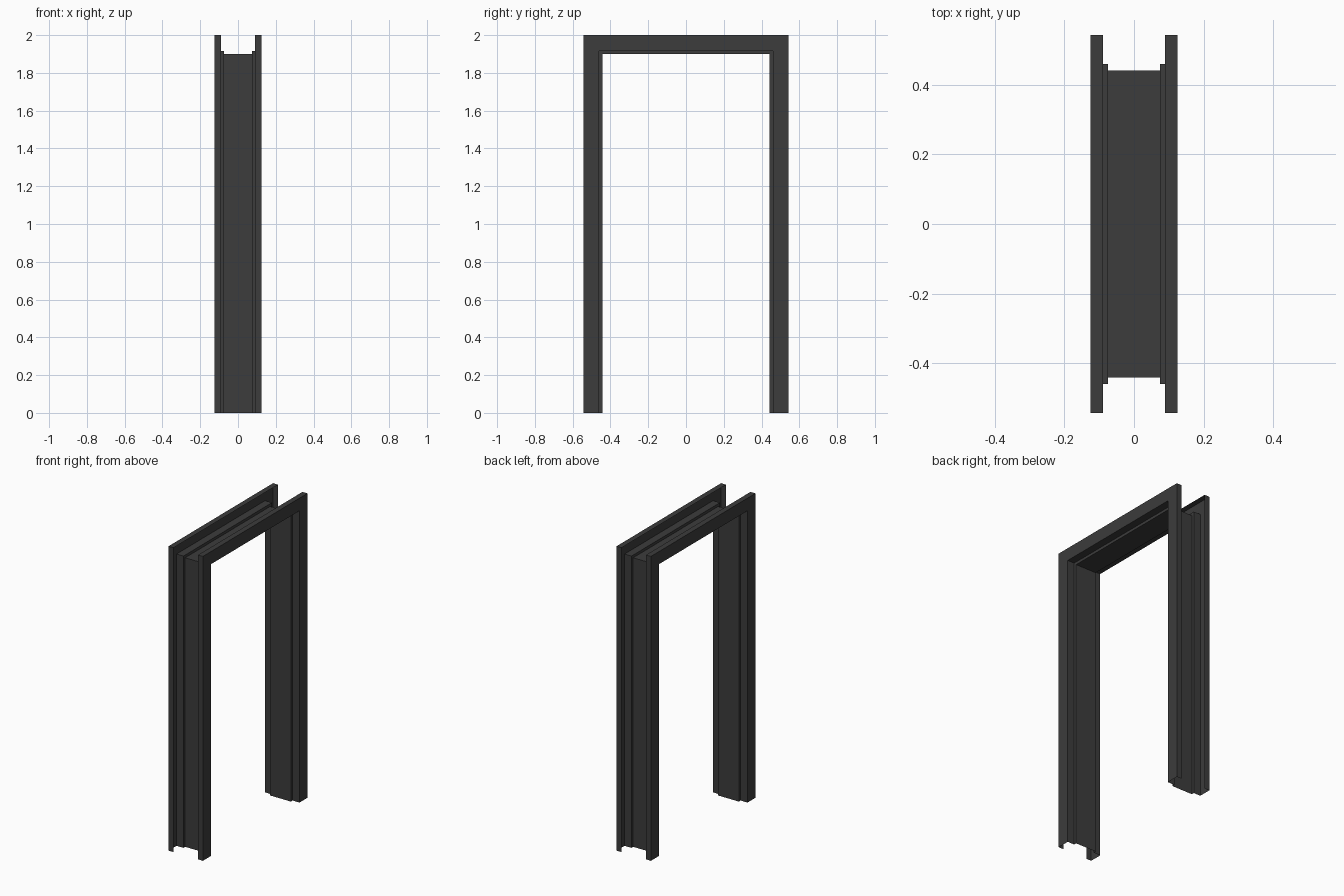
import bpy, bmesh

if "Cube" in bpy.data.objects:
    bpy.data.objects.remove(bpy.data.objects["Cube"])

OUT_Y, TOP_Z = 0.5425, 2.0

# Folded sheet section: (x across the wall, inset from the outer edge)
half = [(-0.089, 0.0), (-0.125, 0.0), (-0.125, 0.083), (-0.075, 0.083), (-0.075, 0.101)]
profile = half + [(-x, d) for x, d in reversed(half)]

# Dark paint
paint = bpy.data.materials.new("dark_paint")
paint.diffuse_color = (0.045, 0.045, 0.045, 1)
paint.use_nodes = True
paint.node_tree.nodes["Principled BSDF"].inputs["Base Color"].default_value = paint.diffuse_color


def path(inset):
    """Inverted-U path, mitred at the top corners."""
    y, z = OUT_Y - inset, TOP_Z - inset
    return [(-y, 0), (-y, z), (y, z), (y, 0)]


# Door frame: section swept up one jamb, across the head, down the other
bm = bmesh.new()
rows = [[bm.verts.new((x, y, z)) for y, z in path(d)] for x, d in profile]
for a, b in zip(rows, rows[1:]):
    for i in range(3):
        bm.faces.new((a[i], a[i + 1], b[i + 1], b[i]))
bmesh.ops.recalc_face_normals(bm, faces=bm.faces)

# Make the casing face at +x point outward
face = max(bm.faces, key=lambda f: f.calc_center_median().x)
if face.normal.x < 0:
    bmesh.ops.reverse_faces(bm, faces=bm.faces)

mesh = bpy.data.meshes.new("door_frame")
bm.to_mesh(mesh)
bm.free()
mesh.materials.append(paint)
frame = bpy.data.objects.new("door_frame", mesh)
bpy.context.collection.objects.link(frame)
